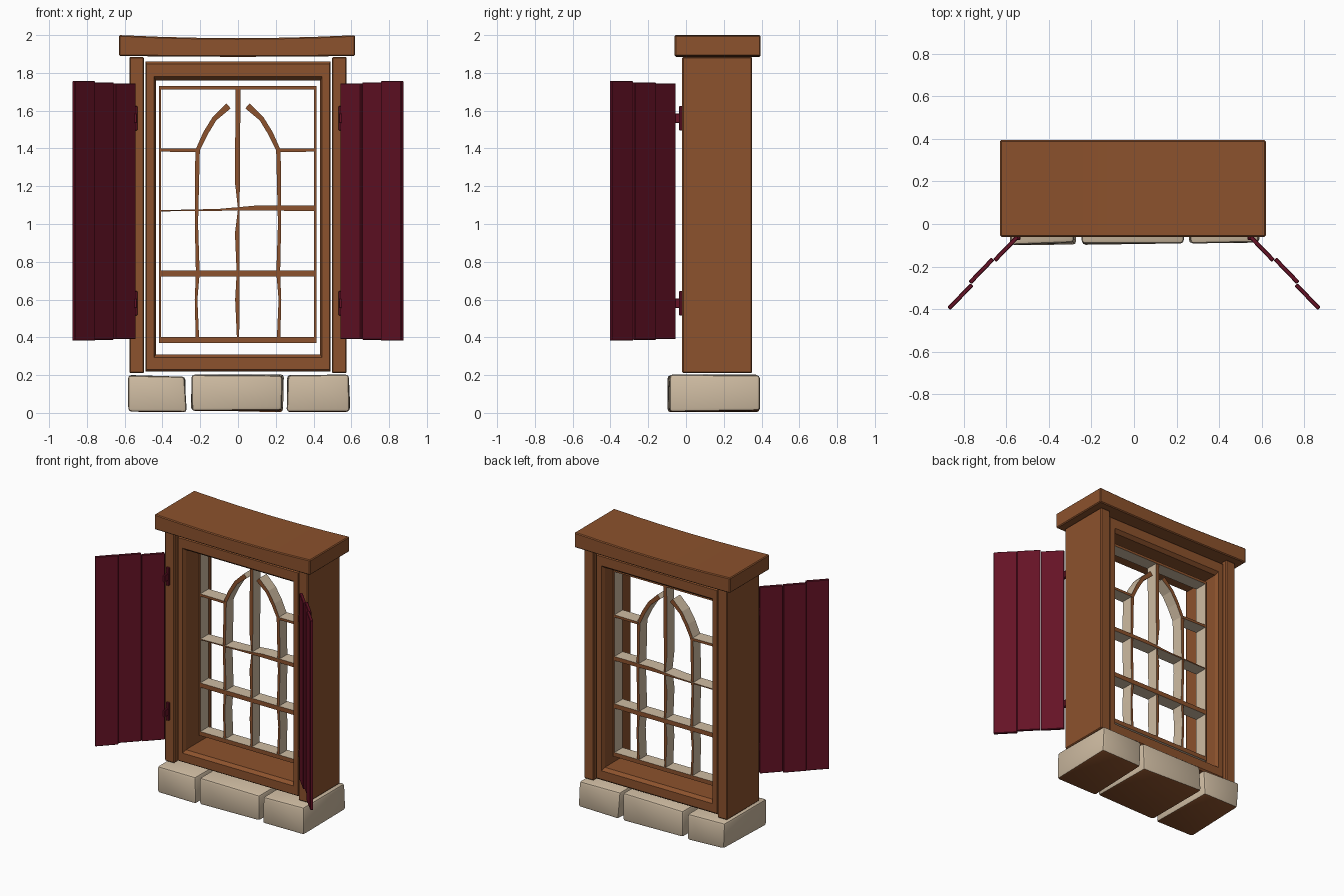
import bpy, bmesh, math, random
from mathutils import Vector, Matrix

if "Cube" in bpy.data.objects:
    bpy.data.objects.remove(bpy.data.objects["Cube"])

random.seed(4)

def mat(name, col):
    m = bpy.data.materials.new(name)
    m.diffuse_color = (*col, 1)
    m.use_nodes = True
    m.node_tree.nodes["Principled BSDF"].inputs["Base Color"].default_value = m.diffuse_color
    return m

WOOD = mat("brown wood", (0.262, 0.084, 0.026))
STONE = mat("beige stone", (0.62, 0.50, 0.36))
RED = mat("burgundy paint", (0.13, 0.006, 0.019))

def finish(name, bm, mats, rule=None, smooth=True):
    bmesh.ops.recalc_face_normals(bm, faces=bm.faces)
    bm.normal_update()
    if rule:
        for f in bm.faces:
            f.material_index = rule(f)
    me = bpy.data.meshes.new(name)
    bm.to_mesh(me)
    bm.free()
    for m in mats:
        me.materials.append(m)
    ob = bpy.data.objects.new(name, me)
    bpy.context.collection.objects.link(ob)
    if smooth:
        bpy.ops.object.select_all(action='DESELECT')
        bpy.context.view_layer.objects.active = ob
        ob.select_set(True)
        bpy.ops.object.shade_smooth_by_angle(angle=math.radians(35))
    return ob

def box(name, lo, hi, mats, bevel=0.0, segs=1, cuts=0, jitter=0.0, warp=None, rule=None, xf=None):
    """Bevelled box between two corners, optionally cut along x and warped."""
    bm = bmesh.new()
    bmesh.ops.create_cube(bm, size=1)
    for v in bm.verts:
        for i in range(3):
            v.co[i] = lo[i] + (v.co[i] + 0.5) * (hi[i] - lo[i])
            if jitter:
                v.co[i] += (1 if v.co[i] < (lo[i] + hi[i]) / 2 else -1) * random.uniform(0, jitter)
    if bevel:
        bmesh.ops.bevel(bm, geom=bm.edges[:], offset=bevel, segments=segs, affect='EDGES', profile=0.5)
    for k in range(cuts):
        x = lo[0] + (hi[0] - lo[0]) * (k + 1) / (cuts + 1)
        bmesh.ops.bisect_plane(bm, geom=bm.verts[:] + bm.edges[:] + bm.faces[:],
                               plane_co=(x, 0, 0), plane_no=(1, 0, 0))
    if warp:
        for v in bm.verts:
            v.co = warp(v.co)
    if xf:
        bm.transform(xf)
    return finish(name, bm, mats, rule)

# Sagging lintel
def sag(c):
    return Vector((c.x, c.y, c.z - 0.016 * (1 - (c.x / 0.63) ** 2) * (1 if c.z > 1.95 else 0.3)))
box("lintel", (-0.63, -0.06, 1.89), (0.62, 0.395, 2.0), [WOOD], 0.006, cuts=5, warp=sag)

# Side posts
for s, n in ((-1, "left"), (1, "right")):
    a, b = sorted((s * 0.498, s * 0.575))
    box(n + "_post", (a, -0.02, 0.21), (b, 0.35, 1.885), [WOOD], 0.006)

# Sill stones, worn brown underneath
def under(f):
    return 1 if f.normal.z < -0.6 else 0
for i, (a, b) in enumerate(((-0.585, -0.268), (-0.258, 0.248), (0.256, 0.596))):
    box("sill_stone_%d" % (i + 1), (a, -0.10, 0.0), (b, 0.395, 0.205), [STONE, WOOD],
        0.017, 2, jitter=0.016, cuts=1, rule=under)

# Mitred main frame: a profile swept between the outer and inner rectangles
bm = bmesh.new()
outer = ((-0.49, 0.22), (0.49, 0.22), (0.49, 1.86), (-0.49, 1.86))
inner = ((-0.435, 0.31), (0.435, 0.31), (0.435, 1.76), (-0.435, 1.76))
profile = ((0, 0.325), (0, 0.015), (0.12, 0.0), (0.8, 0.0), (1, 0.025), (1, 0.31), (0.8, 0.335), (0.12, 0.335))
rings = [[bm.verts.new((o[0] + (n[0] - o[0]) * t, y, o[1] + (n[1] - o[1]) * t)) for t, y in profile]
         for o, n in zip(outer, inner)]
for i in range(4):
    r, q = rings[i], rings[(i + 1) % 4]
    for j in range(len(profile)):
        k = (j + 1) % len(profile)
        bm.faces.new((r[j], r[k], q[k], q[j]))
finish("main_frame", bm, [WOOD], smooth=False)

# Glazing bars: strips with varying width, brown faces and pale edges
def bar(name, pts, y0=0.15, y1=0.245):
    bm = bmesh.new()
    rows = []
    for i, (x, z, w) in enumerate(pts):
        p, q = pts[max(i - 1, 0)], pts[min(i + 1, len(pts) - 1)]
        d = Vector((q[0] - p[0], q[1] - p[1])).normalized() * w / 2
        rows.append([bm.verts.new((x + e * -d.y, y, z + e * d.x))
                     for e, y in ((-1, y0), (1, y0), (1, y1), (-1, y1))])
    for r, q in zip(rows, rows[1:]):
        for j in range(4):
            k = (j + 1) % 4
            bm.faces.new((r[j], r[k], q[k], q[j]))
    bm.faces.new(rows[0])
    bm.faces.new(rows[-1])
    finish(name, bm, [WOOD, STONE], lambda f: 0 if abs(f.normal.y) > 0.5 else 1, smooth=False)

bar("casement_bottom", ((-0.415, 0.386, 0.03), (0.41, 0.386, 0.03)))
bar("casement_top", ((-0.415, 1.722, 0.018), (0.41, 1.722, 0.018)))
bar("casement_left", ((-0.413, 0.37, 0.011), (-0.413, 1.73, 0.011)))
bar("casement_right", ((0.409, 0.37, 0.011), (0.409, 1.73, 0.011)))
bar("low_cross_bar", ((-0.41, 0.738, 0.032), (0.41, 0.738, 0.032)))
bar("middle_cross_bar", ((-0.41, 1.07, 0.006), (-0.1, 1.075, 0.01), (0.1, 1.085, 0.026), (0.41, 1.083, 0.03)))
bar("centre_mullion", ((0, 0.4, 0.012), (-0.003, 0.6, 0.024), (0, 0.74, 0.014), (-0.004, 0.95, 0.024),
                       (0.004, 1.08, 0.008), (-0.003, 1.22, 0.026), (0, 1.715, 0.026)), 0.155, 0.24)
for s, n in ((-1, "left"), (1, "right")):
    bar(n + "_arched_mullion", [(s * x, z, w) for x, z, w in (
        (0.215, 0.4, 0.018), (0.222, 0.6, 0.014), (0.213, 0.74, 0.02), (0.22, 1.0, 0.017), (0.214, 1.39, 0.024),
        (0.172, 1.48, 0.026), (0.125, 1.557, 0.026), (0.05, 1.625, 0.034))], 0.155, 0.24)
    bar(n + "_short_bar", ((s * 0.41, 1.392, 0.018), (s * 0.215, 1.39, 0.018)))

# Open shutters of three planks each, with two hinges
for s, n in ((-1, "left"), (1, "right")):
    direction = Vector((s * 0.325, -0.337, 0)).normalized()
    side = Vector((s * 0.337, 0.325, 0)).normalized()
    xf = Matrix.Identity(4)
    for r in range(3):
        xf[r][0], xf[r][1] = direction[r], side[r]
    xf.translation = (s * 0.548, -0.06, 0)
    for i, (off, z0, z1) in enumerate(((0.0, 0.39, 1.744), (0.011, 0.387, 1.75), (-0.002, 0.382, 1.757))):
        box("%s_shutter_plank_%d" % (n, i + 1), (i * 0.156, off - 0.01, z0), (i * 0.156 + 0.155, off + 0.01, z1),
            [RED], 0.003, xf=xf)
    for z, h in ((1.56, "upper"), (0.58, "lower")):
        x = s * 0.545
        box("%s_%s_hinge_plate" % (n, h), (x - 0.012, -0.036, z - 0.065), (x + 0.012, -0.018, z + 0.065), [RED], 0.003)
        box("%s_%s_hinge_arm" % (n, h), (x - 0.01, -0.075, z - 0.025), (x + 0.01, -0.03, z + 0.025), [RED], 0.003)
